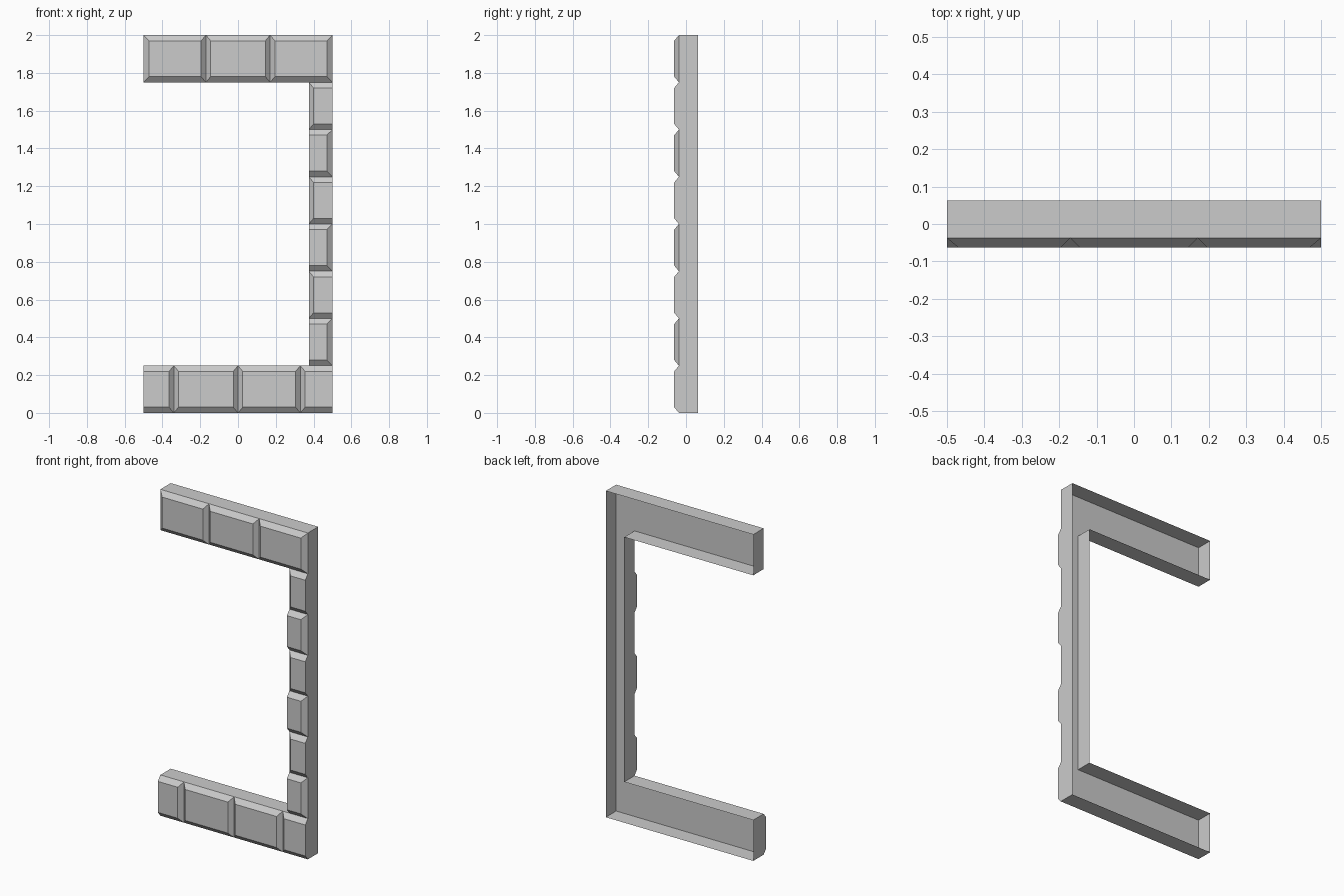
import bpy, bmesh

default = bpy.data.objects.get("Cube")
if default:
    bpy.data.objects.remove(default, do_unlink=True)

BACK, PANEL, FRONT = 0.0625, -0.0375, -0.0625
BEVEL, JOINT = 0.03, 0.025

stone = bpy.data.materials.new("grey stone")
stone.use_nodes = True
stone.diffuse_color = (0.6, 0.6, 0.6, 1)
stone.node_tree.nodes["Principled BSDF"].inputs["Base Color"].default_value = (0.6, 0.6, 0.6, 1)


def finish(name, bm):
    mesh = bpy.data.meshes.new(name)
    bm.to_mesh(mesh)
    bm.free()
    mesh.materials.append(stone)
    obj = bpy.data.objects.new(name, mesh)
    bpy.context.collection.objects.link(obj)
    return obj


def ring(bm, points, y):
    return [bm.verts.new((x, y, z)) for x, z in points]


def shell(bm, outer, outer_y, inner, inner_y):
    """Cap at the front with side walls, open at the back."""
    a, b = ring(bm, outer, outer_y), ring(bm, inner, inner_y)
    bm.faces.new(b)
    n = len(a)
    for i in range(n):
        j = (i + 1) % n
        bm.faces.new((a[i], a[j], b[j], b[i]))


def rect(x0, x1, z0, z1):
    return [(x0, z0), (x1, z0), (x1, z1), (x0, z1)]


def brick(bm, x0, x1, z0, z1, left, right):
    shell(bm, rect(x0, x1, z0, z1), PANEL,
          rect(x0 + left, x1 - right, z0 + BEVEL, z1 - BEVEL), FRONT)


# Bracket-shaped frame, open behind
bm = bmesh.new()
outline = [(-0.5, 0), (0.5, 0), (0.5, 2), (-0.5, 2),
           (-0.5, 1.75), (0.375, 1.75), (0.375, 0.25), (-0.5, 0.25)]
shell(bm, outline, BACK, outline, PANEL)
finish("frame", bm)


# Horizontal rows of bricks; end_bevel is the slope on the outer ends
def row(name, joints, z0, z1, end_bevel):
    bm = bmesh.new()
    last = len(joints) - 2
    for i, (x0, x1) in enumerate(zip(joints, joints[1:])):
        brick(bm, x0, x1, z0, z1,
              end_bevel if i == 0 else JOINT,
              end_bevel if i == last else JOINT)
    finish(name, bm)


row("top_bricks", [-0.5, -0.17, 0.17, 0.5], 1.75, 2, BEVEL)
row("bottom_bricks", [-0.5, -0.34, 0, 0.33, 0.5], 0, 0.25, 0)

# Column bricks, sloped on alternating sides
bm = bmesh.new()
for i in range(6):
    z = 0.25 * (i + 1)
    left, right = (0, BEVEL) if i % 2 == 0 else (JOINT, 0)
    brick(bm, 0.375, 0.5, z, z + 0.25, left, right)
finish("column_bricks", bm)
